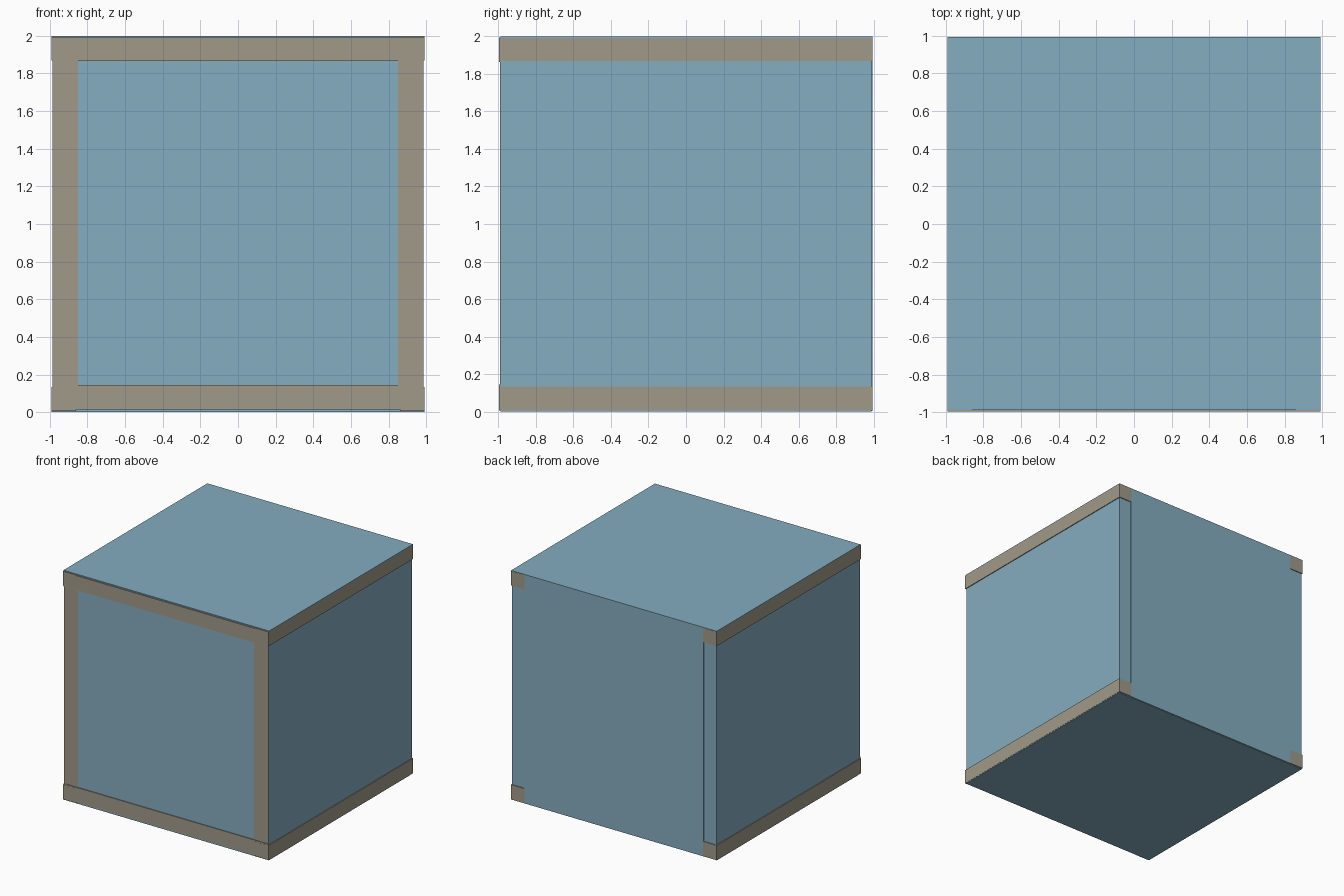
import bpy

if "Cube" in bpy.data.objects:
    bpy.data.objects.remove(bpy.data.objects["Cube"])


def material(name, rgb):
    m = bpy.data.materials.new(name)
    m.diffuse_color = (*rgb, 1.0)
    m.use_nodes = True
    m.node_tree.nodes["Principled BSDF"].inputs["Base Color"].default_value = m.diffuse_color
    return m


BLUE = material("pale blue", (0.235, 0.418, 0.527))
TAUPE = material("taupe", (0.356, 0.323, 0.254))


def box(name, lo, hi, mat):
    """Axis-aligned box between two corners."""
    bpy.ops.mesh.primitive_cube_add(size=1)
    ob = bpy.context.object
    ob.name = name
    ob.location = [(a + b) / 2 for a, b in zip(lo, hi)]
    ob.scale = [b - a for a, b in zip(lo, hi)]
    bpy.ops.object.transform_apply(location=True, rotation=True, scale=True)
    ob.data.materials.append(mat)
    return ob


# Panelled body, with thin lids reaching over the rails
box("body", (-0.985, -0.988, 0.003), (0.985, 0.988, 1.997), BLUE)
box("top_panel", (-0.992, -0.988, 1.992), (0.992, 0.994, 2.0), BLUE)
box("bottom_panel", (-0.990, -0.988, 0.0), (0.990, 0.988, 0.008), BLUE)
box("back_panel", (-0.865, 0.98, 0.004), (0.865, 0.994, 1.996), BLUE)

# Side rails running front to back, their square ends showing at the corners
for side, sx in (("left", -1), ("right", 1)):
    x0, x1 = sorted((sx * 0.862, sx * 0.992))
    for level, z0, z1 in (("lower", 0.006, 0.133), ("upper", 1.87, 1.995)):
        box(f"{side}_{level}_rail", (x0, -0.997, z0), (x1, 0.995, z1), TAUPE)
    # Front posts, almost flush with the front panel
    p0, p1 = sorted((sx * 0.85, sx * 0.983))
    box(f"{side}_front_post", (p0, -0.991, 0.1), (p1, -0.86, 1.9), TAUPE)

# Front cross rails between the side rails
box("front_lower_rail", (-0.985, -0.996, 0.015), (0.985, -0.87, 0.144), TAUPE)
box("front_upper_rail", (-0.985, -0.996, 1.865), (0.985, -0.87, 1.99), TAUPE)
